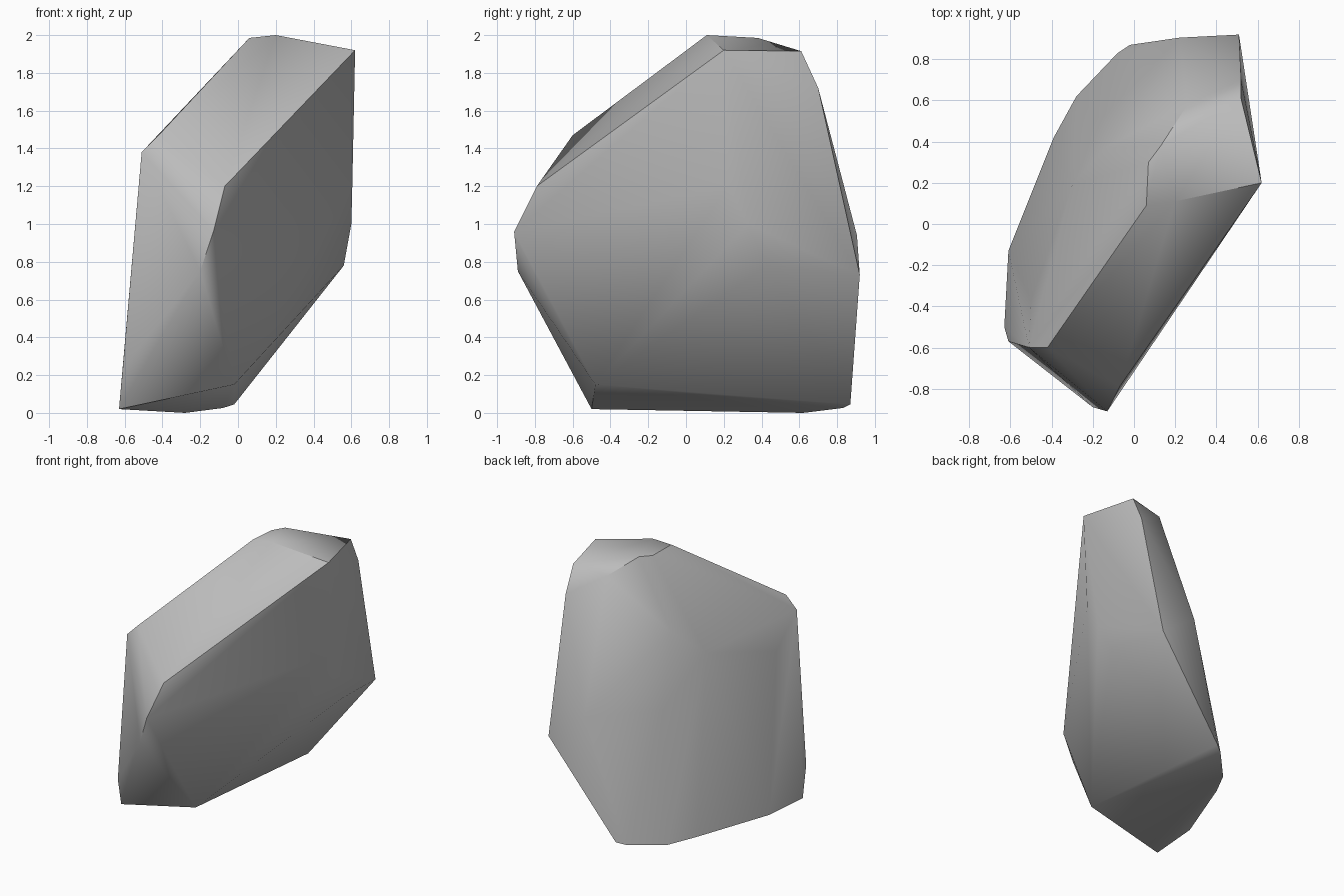
import bpy
import bmesh
import math

old = bpy.data.objects.get("Cube")
if old:
    bpy.data.objects.remove(old, do_unlink=True)

# Stone colour
stone = bpy.data.materials.new("grey_stone")
stone.use_nodes = True
colour = (0.5, 0.5, 0.5, 1)
stone.diffuse_color = colour
stone.node_tree.nodes["Principled BSDF"].inputs["Base Color"].default_value = colour

# Corner points, grouped by region of the boulder
crown = [(.62, .2, 1.92), (.2, .11, 2), (.06, .09, 1.985), (.07, .3, 1.98),
         (.13, .38, 1.985), (.26, .58, 1.88), (.52, .61, 1.915)]
shoulder = [(-.42, -.6, 1.47), (-.51, -.6, 1.38), (-.07, -.79, 1.2),
            (-.13, -.91, .96), (-.2, -.89, .75)]
right_side = [(.605, .22, 1.2), (.6, .33, 1), (.56, .43, .78),
              (.51, .92, .73), (.52, .7, 1.72)]
back = [(.22, .905, .94), (.06, .46, 1.66), (-.14, .37, 1.48),
        (-.16, .51, .95), (-.3, .19, 1.3), (-.5, -.37, 1.15)]
base = [(-.02, -.48, .15), (-.63, -.5, .02), (-.61, -.57, .24), (-.61, -.13, .03),
        (-.39, .42, .015), (-.28, .62, 0), (-.08, .83, .026), (-.02, .87, .045)]

# Wrap the corners in a faceted convex skin
bm = bmesh.new()
for corner in crown + shoulder + right_side + back + base:
    bm.verts.new(corner)
hull = bmesh.ops.convex_hull(bm, input=bm.verts)
spare = {v for v in hull["geom_interior"] + hull["geom_unused"]
         if isinstance(v, bmesh.types.BMVert)}
bmesh.ops.delete(bm, geom=list(spare), context="VERTS")
bmesh.ops.recalc_face_normals(bm, faces=bm.faces)

mesh = bpy.data.meshes.new("boulder")
bm.to_mesh(mesh)
bm.free()
mesh.materials.append(stone)
boulder = bpy.data.objects.new("boulder", mesh)
bpy.context.collection.objects.link(boulder)

# Soft facets with crisp main ridges
bpy.ops.object.select_all(action="DESELECT")
boulder.select_set(True)
bpy.context.view_layer.objects.active = boulder
bpy.ops.object.shade_smooth_by_angle(angle=math.radians(40))
